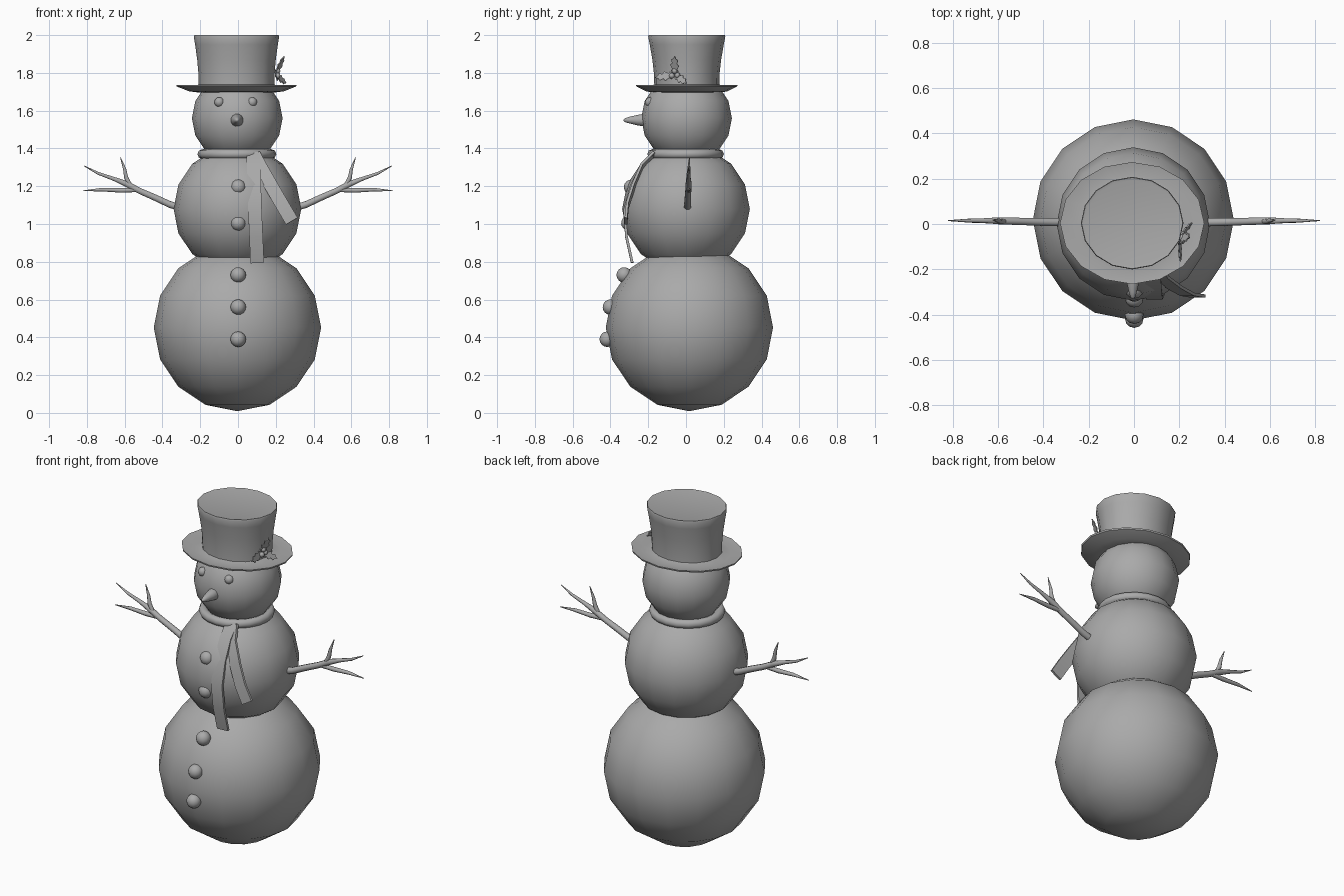
import bpy, bmesh, math
from mathutils import Vector

if "Cube" in bpy.data.objects:
    bpy.data.objects.remove(bpy.data.objects["Cube"])

grey = bpy.data.materials.new("plain_grey")
grey.diffuse_color = (0.4, 0.4, 0.4, 1)
grey.use_nodes = True
grey.node_tree.nodes["Principled BSDF"].inputs["Base Color"].default_value = grey.diffuse_color


def finish(name, bm, smooth=40):
    bmesh.ops.recalc_face_normals(bm, faces=bm.faces)
    mesh = bpy.data.meshes.new(name)
    bm.to_mesh(mesh)
    bm.free()
    ob = bpy.data.objects.new(name, mesh)
    bpy.context.collection.objects.link(ob)
    mesh.materials.append(grey)
    if smooth:
        bpy.ops.object.select_all(action='DESELECT')
        ob.select_set(True)
        bpy.context.view_layer.objects.active = ob
        bpy.ops.object.shade_smooth_by_angle(angle=math.radians(smooth))
    return ob


def ball(name, centre, r, seg=16, rings=8):
    bm = bmesh.new()
    bmesh.ops.create_uvsphere(bm, u_segments=seg, v_segments=rings, radius=r)
    bmesh.ops.translate(bm, verts=bm.verts, vec=Vector(centre))
    return finish(name, bm)


def skin(bm, rings):
    """Bridge rings of points and cap both ends."""
    loops = [[bm.verts.new(p) for p in ring] for ring in rings]
    n = len(loops[0])
    for a, b in zip(loops, loops[1:]):
        for i in range(n):
            bm.faces.new((a[i], a[(i + 1) % n], b[(i + 1) % n], b[i]))
    bm.faces.new(loops[0])
    bm.faces.new(loops[-1])


def sweep(name, paths, sides=8, smooth=50):
    """Tubes along paths of (x, y, z, half width, half depth)."""
    bm = bmesh.new()
    for path in paths:
        pts = [Vector(p[:3]) for p in path]
        rings = []
        for i, p in enumerate(pts):
            t = (pts[min(i + 1, len(pts) - 1)] - pts[max(i - 1, 0)]).normalized()
            ref = Vector((0, -1, 0)) if abs(t.y) < 0.9 else Vector((0, 0, 1))
            side = t.cross(ref).normalized()
            out = side.cross(t)
            ring = []
            for k in range(sides):
                a = 2 * math.pi * (k + 0.5) / sides
                f = math.sqrt(2) if sides == 4 else 1
                ring.append(p + f * (side * math.cos(a) * path[i][3] + out * math.sin(a) * path[i][4]))
            rings.append(ring)
        skin(bm, rings)
    return finish(name, bm, smooth)


# Snowballs
ball("bottom_snowball", (-0.003, 0.018, 0.452), 0.443)
ball("middle_snowball", (-0.003, 0, 1.08), 0.338)
ball("head", (-0.004, 0.003, 1.56), 0.24)

# Buttons and eyes
for i, (y, z) in enumerate([(-0.288, 1.195), (-0.302, 1.005), (-0.327, 0.73),
                            (-0.4, 0.56), (-0.417, 0.39)]):
    ball(f"button_{i + 1}", (0.001, y, z), 0.041, 12, 8)
for side, x in (("left", -0.099), ("right", 0.075)):
    ball(side + "_eye", (x, -0.19, 1.645), 0.026, 12, 8)

# Carrot nose
sweep("nose", [[(-0.005, y, 1.55, r, r) for y, r in
                ((-0.18, 0.03), (-0.225, 0.034), (-0.26, 0.028), (-0.3, 0.018),
                 (-0.322, 0.011), (-0.33, 0.004))]], 12)

# Top hat: each ring is x radius, y radius, height
bm = bmesh.new()
hat = [(0.19, 0.165, 1.695), (0.25, 0.215, 1.702), (0.316, 0.267, 1.728), (0.318, 0.269, 1.737),
       (0.25, 0.215, 1.728), (0.2, 0.172, 1.738), (0.201, 0.173, 1.79), (0.208, 0.182, 1.87),
       (0.219, 0.196, 1.95), (0.226, 0.204, 1.992), (0.223, 0.201, 2.0), (0.21, 0.189, 1.997)]
skin(bm, [[(-0.008 + rx * math.cos(k * math.pi / 8), 0.004 + ry * math.sin(k * math.pi / 8), z)
           for k in range(16)] for rx, ry, z in hat])
finish("top_hat", bm, 50)

# Scarf loop
bm = bmesh.new()
rows = []
for i in range(20):
    a = i * math.pi / 10
    rows.append([])
    for k in range(8):
        b = k * math.pi / 4
        r = 0.182 + 0.027 * math.cos(b)
        rows[-1].append(bm.verts.new((-0.006 + r * math.cos(a), -0.002 + r * 0.97 * math.sin(a),
                                      1.37 + 0.026 * math.sin(b))))
for i in range(20):
    for k in range(8):
        j, m = (i + 1) % 20, (k + 1) % 8
        bm.faces.new((rows[i][k], rows[j][k], rows[j][m], rows[i][m]))
finish("scarf_loop", bm, 60)

# Hanging scarf ends
w, d = 0.036, 0.007
sweep("scarf_long_end", [[(x, y, z, w, d) for x, y, z in
      ((0.08, -0.17, 1.375), (0.083, -0.235, 1.31), (0.086, -0.29, 1.2), (0.09, -0.325, 1.07),
       (0.096, -0.315, 0.93), (0.102, -0.285, 0.795))]], 4, 30)
sweep("scarf_short_end", [[(x, y, z, w, d) for x, y, z in
      ((0.085, -0.17, 1.365), (0.12, -0.235, 1.3), (0.18, -0.28, 1.195),
       (0.235, -0.31, 1.1), (0.285, -0.318, 1.015))]], 4, 30)

# Twig arms: each point is x, y, z, radius
twigs = [
    [(0.3, 0.008, 1.085, .02), (0.36, 0.008, 1.103, .019), (0.44, 0.01, 1.14, .018),
     (0.52, 0.012, 1.175, .017), (0.59, 0.014, 1.212, .017), (0.66, 0.015, 1.24, .011),
     (0.74, 0.015, 1.268, .008), (0.815, 0.015, 1.308, .002)],
    [(0.565, 0.012, 1.195, .012), (0.592, 0.012, 1.245, .012),
     (0.6, 0.015, 1.29, .009), (0.622, 0.018, 1.352, .002)],
    [(0.54, 0.012, 1.18, .012), (0.62, 0.014, 1.178, .013),
     (0.72, 0.015, 1.182, .01), (0.82, 0.015, 1.176, .002)]]
for side, s in (("right", 1), ("left", -1)):
    sweep(side + "_twig_arm", [[(s * x, y, z, r, r) for x, y, z, r in t] for t in twigs])

# Holly sprig: jagged leaves and berries
root = Vector((0.2, -0.06, 1.79))
outline = [(0.0, 0.008), (0.2, 0.2), (0.3, 0.12), (0.5, 0.24), (0.6, 0.12), (0.78, 0.18), (0.85, 0.07)]
bm = bmesh.new()
for tip in ((0.245, -0.06, 1.89), (0.205, -0.165, 1.775), (0.255, 0.005, 1.745)):
    axis = Vector(tip) - root
    across = axis.cross(Vector((1, -0.4, 0.2))).normalized() * axis.length
    lift = axis.cross(across).normalized() * 0.003
    shape = [root + axis * t + across * u for t, u in outline] + [Vector(tip)]
    shape += [root + axis * t - across * u for t, u in reversed(outline)]
    skin(bm, [[p - lift for p in shape], [p + lift for p in shape]])
finish("holly_leaves", bm, 0)
for i, (y, z) in enumerate(((-0.075, 1.785), (-0.045, 1.787), (-0.06, 1.81))):
    ball(f"holly_berry_{i + 1}", (0.21, y, z), 0.015, 10, 6)
